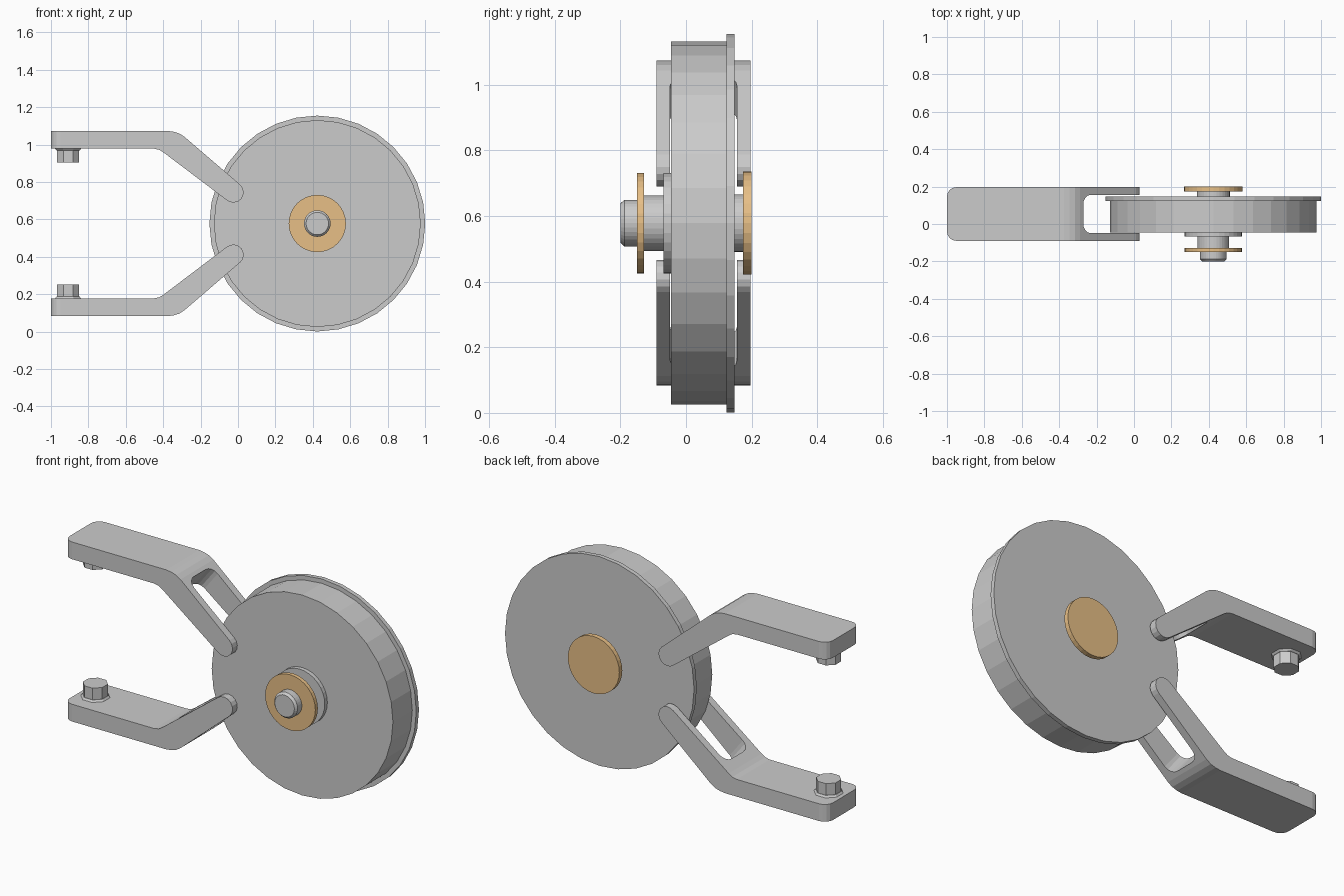
import bpy, bmesh, math
from mathutils import Vector

if "Cube" in bpy.data.objects:
    bpy.data.objects.remove(bpy.data.objects["Cube"])

ZC = 0.578           # height of the mirror plane and wheel axis
WX = 0.424           # wheel axis x
YC = 0.0535          # arm centre line in y

brass = bpy.data.materials.new("brass")
brass.diffuse_color = (0.8, 0.52, 0.24, 1)
brass.use_nodes = True
brass.node_tree.nodes["Principled BSDF"].inputs["Base Color"].default_value = brass.diffuse_color


def finish(name, bm, loc, mat=None):
    bmesh.ops.recalc_face_normals(bm, faces=bm.faces)
    me = bpy.data.meshes.new(name)
    bm.to_mesh(me)
    bm.free()
    ob = bpy.data.objects.new(name, me)
    ob.location = loc
    bpy.context.collection.objects.link(ob)
    if mat:
        me.materials.append(mat)
    return ob


def lathe(name, profile, n, loc, axis="Y", phase=0.0, mat=None):
    """Solid of revolution from (position along axis, radius) pairs."""
    bm = bmesh.new()
    rings = []
    for h, r in profile:
        ring = []
        for i in range(n):
            a = 2 * math.pi * (i + phase) / n
            u, v = r * math.cos(a), r * math.sin(a)
            ring.append(bm.verts.new((u, h, v) if axis == "Y" else (u, v, h)))
        rings.append(ring)
    for a, b in zip(rings, rings[1:]):
        for i in range(n):
            j = (i + 1) % n
            bm.faces.new((a[i], a[j], b[j], b[i]))
    bm.faces.new(rings[0])
    bm.faces.new(rings[-1])
    return finish(name, bm, loc, mat)


def prism(points, offset):
    bm = bmesh.new()
    face = bm.faces.new([bm.verts.new(p) for p in points])
    new = bmesh.ops.extrude_face_region(bm, geom=[face])["geom"]
    bmesh.ops.translate(bm, vec=offset,
                        verts=[v for v in new if isinstance(v, bmesh.types.BMVert)])
    return bm


def mirror_z(ob):
    m = ob.modifiers.new("mirror", "MIRROR")
    m.use_axis = (False, False, True)
    m.use_mirror_merge = False


# Wheel, hub and axle
axis_at = (WX, 0, ZC)
lathe("wheel", [(-0.045, 0.553), (0.124, 0.553), (0.124, 0.577), (0.148, 0.577)], 32, axis_at)
lathe("front_plate", [(-0.068, 0.153), (-0.044, 0.153)], 32, axis_at)
lathe("front_hub", [(-0.13, 0.085), (-0.067, 0.085)], 32, axis_at)
lathe("back_hub", [(0.147, 0.088), (0.176, 0.088)], 32, axis_at)
lathe("axle", [(-0.2, 0.06), (-0.188, 0.071), (-0.12, 0.071)], 32, axis_at)
lathe("front_washer", [(-0.15, 0.153), (-0.128, 0.153)], 32, axis_at, mat=brass)
lathe("back_washer", [(0.174, 0.157), (0.2, 0.157)], 32, axis_at, mat=brass)

# Bent arm: side profile with rounded tip, extruded across its width
tip, r = (-0.025, 0.745), 0.055
prof = [(-1, 0.978), (-1, 1.073), (-0.375, 1.073), (-0.345, 1.069), (-0.315, 1.06), (-0.288, 1.043)]
for i in range(9):
    a = math.radians(50 - 180 * i / 8)
    prof.append((tip[0] + r * math.cos(a), tip[1] + r * math.sin(a)))
prof += [(-0.398, 0.958), (-0.42, 0.972), (-0.448, 0.978)]
bm = prism([(x, YC - 0.1435, z - ZC) for x, z in prof], Vector((0, 0.287, 0)))
ends = [e for e in bm.edges if all(v.co.x < -0.99 for v in e.verts)
        and abs(e.verts[0].co.z - e.verts[1].co.z) > 0.05]
bmesh.ops.bevel(bm, geom=ends, offset=0.05, segments=4, profile=0.5, affect='EDGES')
arm = finish("fork_arm", bm, (0, 0, ZC))

# Slot that splits the arm into two prongs
d, n = Vector((0.79, 0, -0.613)), Vector((0.613, 0, 0.79))
start, hw, cr = Vector((-0.27, YC, 1.03 - ZC)), 0.102, 0.05
outline = [(0.6, -hw), (0.6, hw)]
for sy, order in ((1, range(5)), (-1, range(4, -1, -1))):
    for i in order:
        a = math.pi / 2 * i / 4
        outline.append((cr - cr * math.sin(a), sy * (hw - cr + cr * math.cos(a))))
pts = [start + d * s + Vector((0, y, 0)) - n * 0.3 for s, y in outline]
cutter = finish("slot_cutter", prism(pts, n * 0.45), (0, 0, ZC))
cutter.hide_render = True
cut = arm.modifiers.new("slot", "BOOLEAN")
cut.operation = 'DIFFERENCE'
cut.solver = 'EXACT'
cut.object = cutter
bpy.context.view_layer.objects.active = arm
bpy.ops.object.modifier_apply(modifier=cut.name)
bpy.data.objects.remove(cutter)
mirror_z(arm)

# Pegs on the inner faces of the arms
peg = lathe("arm_peg", [(0.326, 0.064), (0.39, 0.064), (0.39, 0.066), (0.402, 0.077)],
            8, (-0.908, YC, ZC), axis="Z", phase=0.5)
mirror_z(peg)
